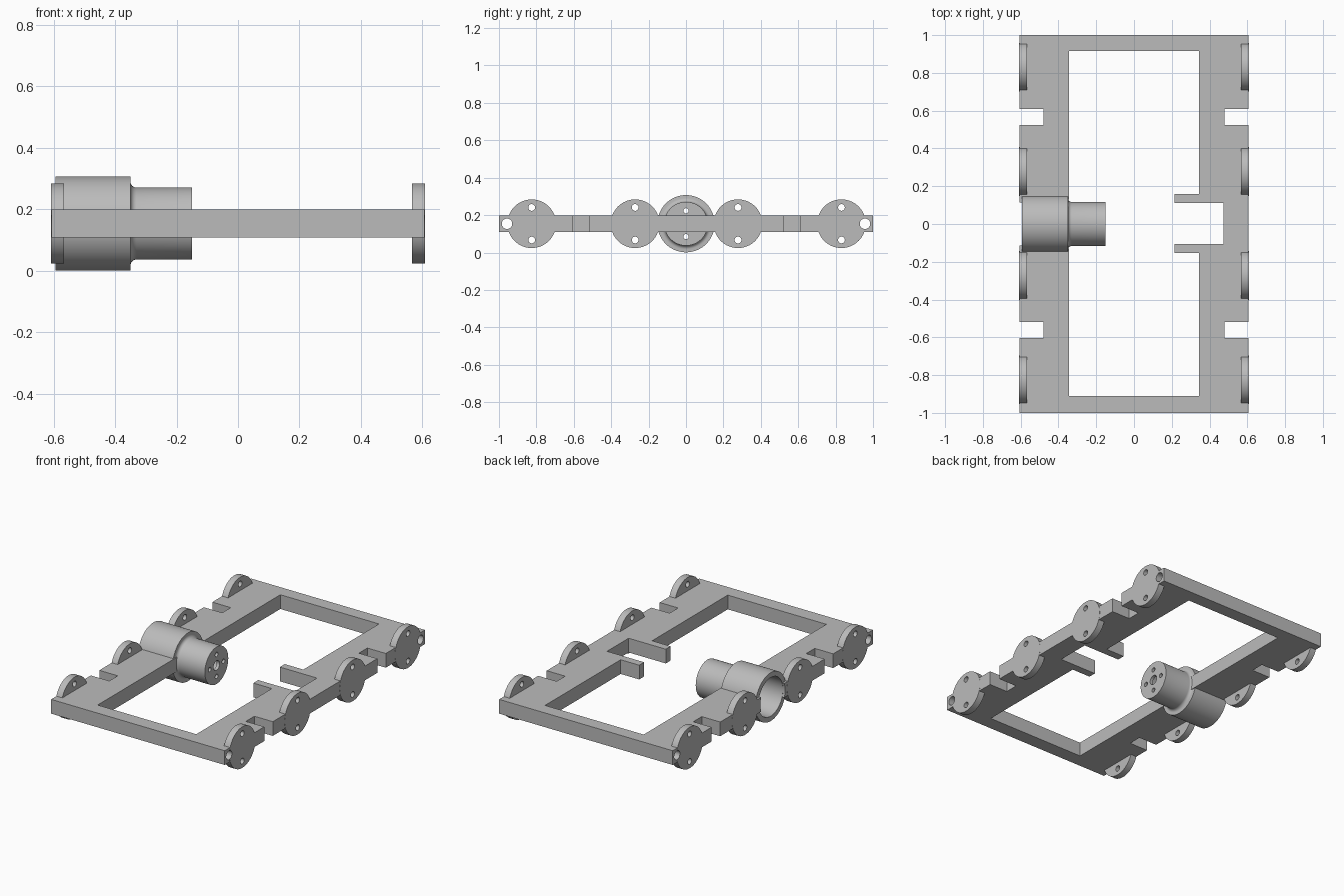
import bpy, bmesh
from math import pi, sin, cos
from mathutils import Matrix, Vector

cube = bpy.data.objects.get("Cube")
if cube:
    bpy.data.objects.remove(cube, do_unlink=True)

ZC = 0.154          # height of every drilled axis
YC = 0.003          # centre of the repeated features
HALF_W = 0.607
SIDES = (-1, 1)

grey = bpy.data.materials.new("light_grey")
grey.use_nodes = True
colour = (0.5, 0.5, 0.5, 1)
grey.diffuse_color = colour
grey.node_tree.nodes["Principled BSDF"].inputs["Base Color"].default_value = colour


def finish(name, bm):
    bmesh.ops.recalc_face_normals(bm, faces=bm.faces)
    mesh = bpy.data.meshes.new(name)
    bm.to_mesh(mesh)
    bm.free()
    mesh.materials.append(grey)
    ob = bpy.data.objects.new(name, mesh)
    bpy.context.collection.objects.link(ob)
    return ob


def box(name, x0, x1, y0, y1, z0, z1):
    bm = bmesh.new()
    size = Matrix.Diagonal((x1 - x0, y1 - y0, z1 - z0, 1))
    centre = Vector((x0 + x1, y0 + y1, z0 + z1)) / 2
    bmesh.ops.create_cube(bm, size=1, matrix=Matrix.Translation(centre) @ size)
    return finish(name, bm)


def rod(name, x0, x1, y, z, r, segments=32):
    """Cylinder lying along x."""
    bm = bmesh.new()
    place = Matrix.Translation(((x0 + x1) / 2, y, z)) @ Matrix.Rotation(pi / 2, 4, 'Y')
    bmesh.ops.create_cone(bm, cap_ends=True, segments=segments, radius1=r,
                          radius2=r, depth=x1 - x0, matrix=place)
    return finish(name, bm)


def combine(target, tools, operation):
    """Apply a boolean for each tool, then discard the tools."""
    for tool in tools:
        tool.hide_render = True
        mod = target.modifiers.new("bool", 'BOOLEAN')
        mod.operation, mod.solver, mod.object = operation, 'EXACT', tool
    dg = bpy.context.evaluated_depsgraph_get()
    mesh = bpy.data.meshes.new_from_object(target.evaluated_get(dg))
    target.modifiers.clear()
    target.data = mesh
    for tool in tools:
        bpy.data.objects.remove(tool, do_unlink=True)


def smooth(ob):
    bpy.ops.object.select_all(action='DESELECT')
    ob.select_set(True)
    bpy.context.view_layer.objects.active = ob
    bpy.ops.object.shade_smooth_by_angle(angle=pi / 6)


# Flat frame: cut the opening around the two bracket arms, and the side notches
frame = box("frame", -HALF_W, HALF_W, -1, 1, ZC - 0.045, ZC + 0.045)


def slot(x0, x1, y0, y1):
    return box("slot_cutter", x0, x1, YC + y0, YC + y1, -0.1, 0.5)


cutters = [slot(-0.345, 0.215, -0.913, 0.913),
           slot(0.2, 0.345, 0.157, 0.913),
           slot(0.2, 0.345, -0.913, -0.157),
           slot(0.2, 0.475, -0.108, 0.108)]
for sx in SIDES:
    xa, xb = sorted((sx * 0.478, sx * 0.7))
    for sy in SIDES:
        ya, yb = sorted((sy * 0.522, sy * 0.607))
        cutters.append(slot(xa, xb, ya, yb))
combine(frame, cutters, 'DIFFERENCE')

# Round mounting discs along both long sides
discs, holes = [], []
for sx in SIDES:
    xa, xb = sorted((sx * 0.566, sx * (HALF_W + 0.001)))
    for y in (-0.828, -0.275, 0.275, 0.828):
        discs.append(rod("disc", xa, xb, YC + y, ZC, 0.13, 64))
        for sz in SIDES:
            holes.append(rod("disc_hole", xa - 0.02, xb + 0.02, YC + y,
                             ZC + sz * 0.087, 0.018))
combine(frame, discs, 'UNION')

# Drill the discs, the two end beams and the clearance for the tube
for sy in SIDES:
    holes.append(rod("beam_hole", -0.8, 0.8, sy * 0.957, ZC, 0.028))
holes.append(rod("tube_clearance", -0.8, -0.36, 0, ZC, 0.1235, 64))
combine(frame, holes, 'DIFFERENCE')
smooth(frame)

# Stepped hollow tube, turned around the x axis, with a fillet at the step
fillet = [(-0.33 - 0.02 * sin(a), 0.137 - 0.02 * cos(a))
          for a in (pi / 2 * i / 6 for i in range(6, -1, -1))]
profile = ([(-0.17, 0), (-0.17, 0.095), (-0.36, 0.095), (-0.36, 0.122),
            (-0.593, 0.122), (-0.593, 0.153), (-0.35, 0.153)]
           + fillet + [(-0.15, 0.117), (-0.15, 0)])
bm = bmesh.new()
verts = [bm.verts.new((x, 0, ZC + r)) for x, r in profile]
edges = [bm.edges.new(pair) for pair in zip(verts, verts[1:])]
bmesh.ops.spin(bm, geom=verts + edges, cent=(0, 0, ZC), axis=(1, 0, 0),
               angle=2 * pi, steps=64)
bmesh.ops.remove_doubles(bm, verts=bm.verts, dist=0.0001)
tube = finish("stepped_tube", bm)

# Centre hole and four screw holes in the closed end
drills = [rod("centre_drill", -0.2, -0.1, 0, ZC, 0.03)]
for i in range(4):
    a = i * pi / 2
    drills.append(rod("screw_drill", -0.2, -0.1, 0.069 * cos(a),
                      ZC + 0.069 * sin(a), 0.014, 24))
combine(tube, drills, 'DIFFERENCE')
smooth(tube)
